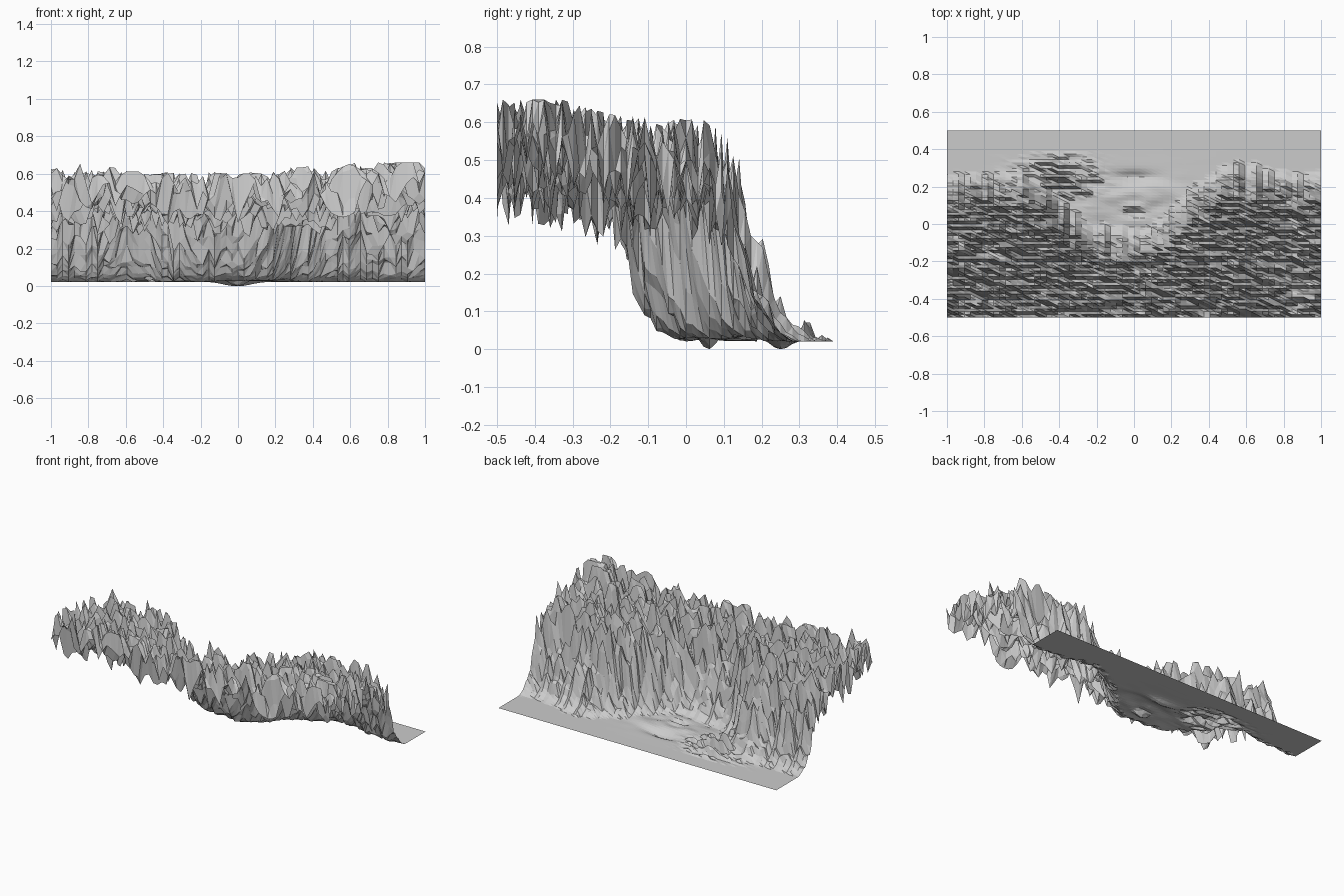
import bpy, bmesh, math, random
from mathutils import Vector, noise

if "Cube" in bpy.data.objects:
    bpy.data.objects.remove(bpy.data.objects["Cube"])

random.seed(7)
N = 64  # cells along each side; cells are twice as long in x as in y


def interp(pts, t):
    """Piecewise-linear lookup in a short list of (t, value)."""
    if t <= pts[0][0]:
        return pts[0][1]
    for (a, va), (b, vb) in zip(pts, pts[1:]):
        if t <= b:
            return va + (vb - va) * (t - a) / (b - a)
    return pts[-1][1]


def bump(x, y, cx, cy, rx, ry):
    """Smooth round hill of height 1."""
    return math.exp(-((x - cx) / rx) ** 2 - ((y - cy) / ry) ** 2)


# Foot line of the cliff: y position along x, with a wide bay in the middle
FOOT = [(-1, .28), (-.75, .29), (-.65, .31), (-.55, .30), (-.45, .20), (-.35, .09),
        (-.2, .01), (0, -.01), (.14, .03), (.25, .14), (.35, .23), (.53, .33),
        (.65, .33), (.86, .27), (1, .29)]
# Cliff cross-section: height above ground by distance behind the foot
PROFILE = [(0, 0), (.05, .035), (.1, .12), (.14, .26), (.17, .35), (.2, .41),
           (.3, .45), (.5, .49), (.9, .50)]
# Lowest rock by distance behind the foot
FLOOR = [(0, 0), (.1, .06), (.17, .25), (.5, .31)]
# Highest rock along x and along y
CREST = [(-1, .64), (-.9, .66), (-.7, .64), (-.5, .61), (.1, .61), (.3, .64),
         (.55, .65), (.65, .66), (1, .66)]
LIMIT = [(-.33, .66), (-.2, .62), (.05, .605), (.15, .56)]


def rock_row():
    """Jagged noise for one row: short runs along x plus single-vertex jitter."""
    coarse = [random.uniform(-1, 1) for _ in range(N)]
    off = random.random() * 2
    row = []
    for i in range(N + 1):
        t = i / 2.5 + off
        k = int(t)
        f = t - k
        row.append(.55 * (coarse[k] * (1 - f) + coarse[k + 1] * f)
                   + .3 * random.uniform(-1, 1))
    return row


# Foot wobble per column, gives the face its vertical ribs
wobble = [random.uniform(-.03, .015) for _ in range(N + 1)]

# Terrain sheet: jagged plateau, cliff face, rubble and flat ground
bm = bmesh.new()
grid = []
for j in range(N + 1):
    y = -.5 + j / N
    row = []
    jag = rock_row()
    for i in range(N + 1):
        x = -1 + 2 * i / N
        d = interp(FOOT, x) + wobble[i] - y
        # diagonal streaks over the row noise
        n = jag[i] + .7 * noise.noise(Vector(((i + j) / 2.3, (i - j) / 5, 3.7)))
        # low mounds in the bay and rubble below its left wall
        mound = .5 + .5 * noise.noise(Vector((i / 4, j / 4, 1.3)))
        z = .02 + .035 * mound * bump(x, y, .05, .12, .3, .13) * (y < .4)
        z += .13 * max(0, .15 + n) * bump(x, y, -.4, .24, .16, .1) * (y < .38)
        if d > 0:
            amp = .20 * min(1, interp(PROFILE, d) / .42)
            # plateau rises a little at the right front corner
            corner = .16 * bump(x, y, .86, -.38, .12, .07)
            top = min(interp(CREST, x), interp(LIMIT, y)) - random.uniform(0, .02) * (x < .6)
            h = z + interp(PROFILE, d) + amp * n + corner
            z = min(top, max(.018 + interp(FLOOR, d), h))
        # small pools
        z -= .05 * bump(x, y, .0, .0625, .04, .02) + .03 * bump(x, y, 0, .25, .1, .03)
        row.append(bm.verts.new((x, y, max(0, z))))
    grid.append(row)
for j in range(N):
    for i in range(N):
        a, b = grid[j][i], grid[j][i + 1]
        c, e = grid[j + 1][i + 1], grid[j + 1][i]
        bm.faces.new((a, b, e))
        bm.faces.new((b, c, e))

mesh = bpy.data.meshes.new("cliff_terrain")
bm.to_mesh(mesh)
bm.free()
cliff = bpy.data.objects.new("cliff_terrain", mesh)
bpy.context.collection.objects.link(cliff)
